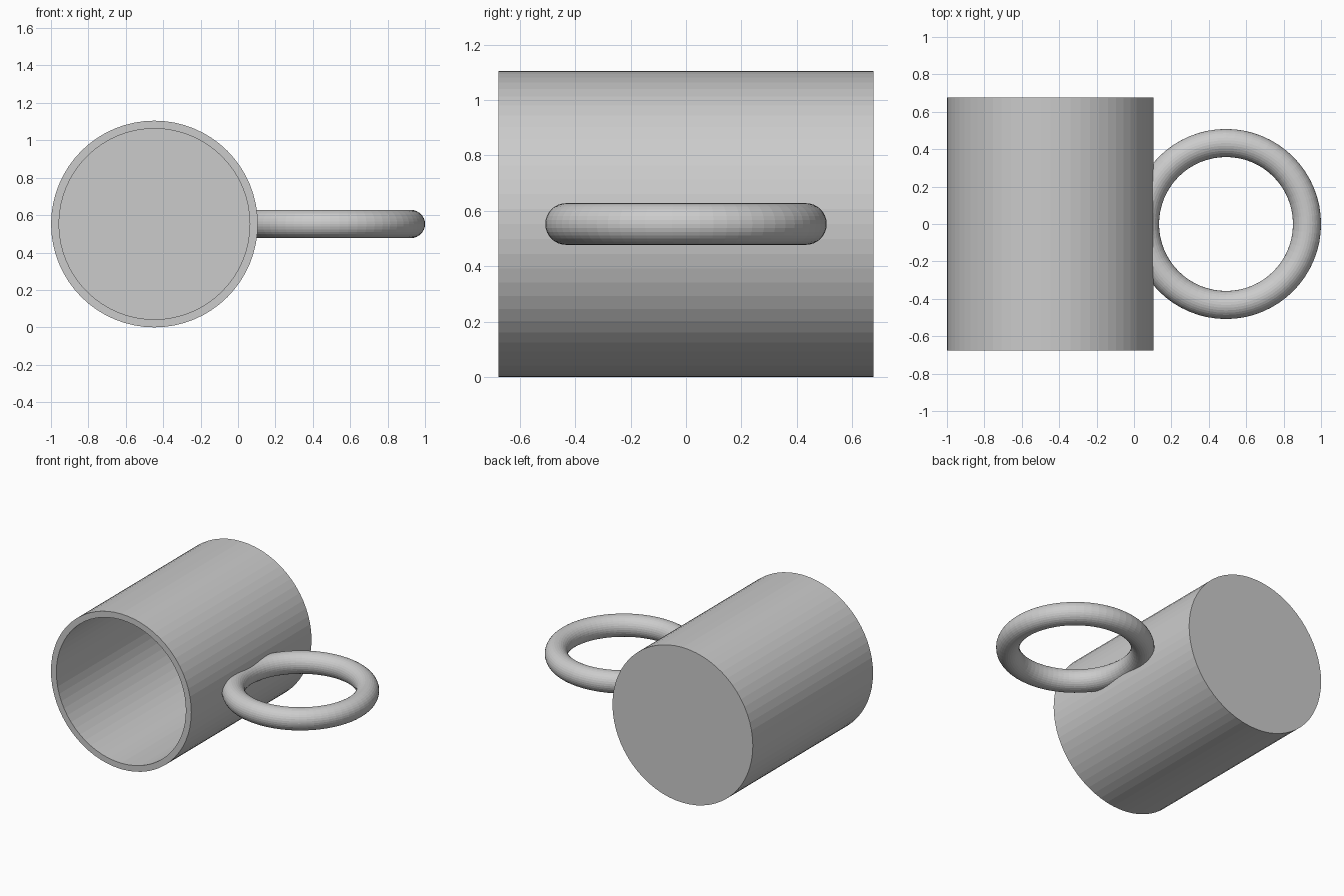
import bpy
from math import pi

if "Cube" in bpy.data.objects:
    bpy.data.objects.remove(bpy.data.objects["Cube"])

CX, CZ = -0.447, 0.5525      # mug axis (runs along y)
R_OUT, R_IN = 0.5525, 0.51
HALF, FLOOR = 0.676, 0.043


def cylinder(name, radius, y0, y1):
    bpy.ops.mesh.primitive_cylinder_add(
        vertices=64, radius=radius, depth=y1 - y0,
        location=(CX, (y0 + y1) / 2, CZ), rotation=(pi / 2, 0, 0))
    obj = bpy.context.object
    obj.name = name
    return obj


def boolean(target, other, operation):
    mod = target.modifiers.new(operation.title(), 'BOOLEAN')
    mod.operation = operation
    mod.solver = 'EXACT'
    mod.object = other
    bpy.context.view_layer.objects.active = target
    bpy.ops.object.modifier_apply(modifier=mod.name)
    bpy.data.objects.remove(other, do_unlink=True)


# Solid mug body lying on its side
mug = cylinder("mug", R_OUT, -HALF, HALF)

# Ring handle fused into the wall
bpy.ops.mesh.primitive_torus_add(
    location=(0.492, 0, CZ), major_radius=0.433, minor_radius=0.075,
    major_segments=64, minor_segments=32)
handle = bpy.context.object
handle.name = "handle"
boolean(mug, handle, 'UNION')

# Hollow cavity, open at the front, which also trims the handle inside
cavity = cylinder("cavity_cutter", R_IN, -HALF - 0.1, HALF - FLOOR)
cavity.hide_render = True
boolean(mug, cavity, 'DIFFERENCE')
